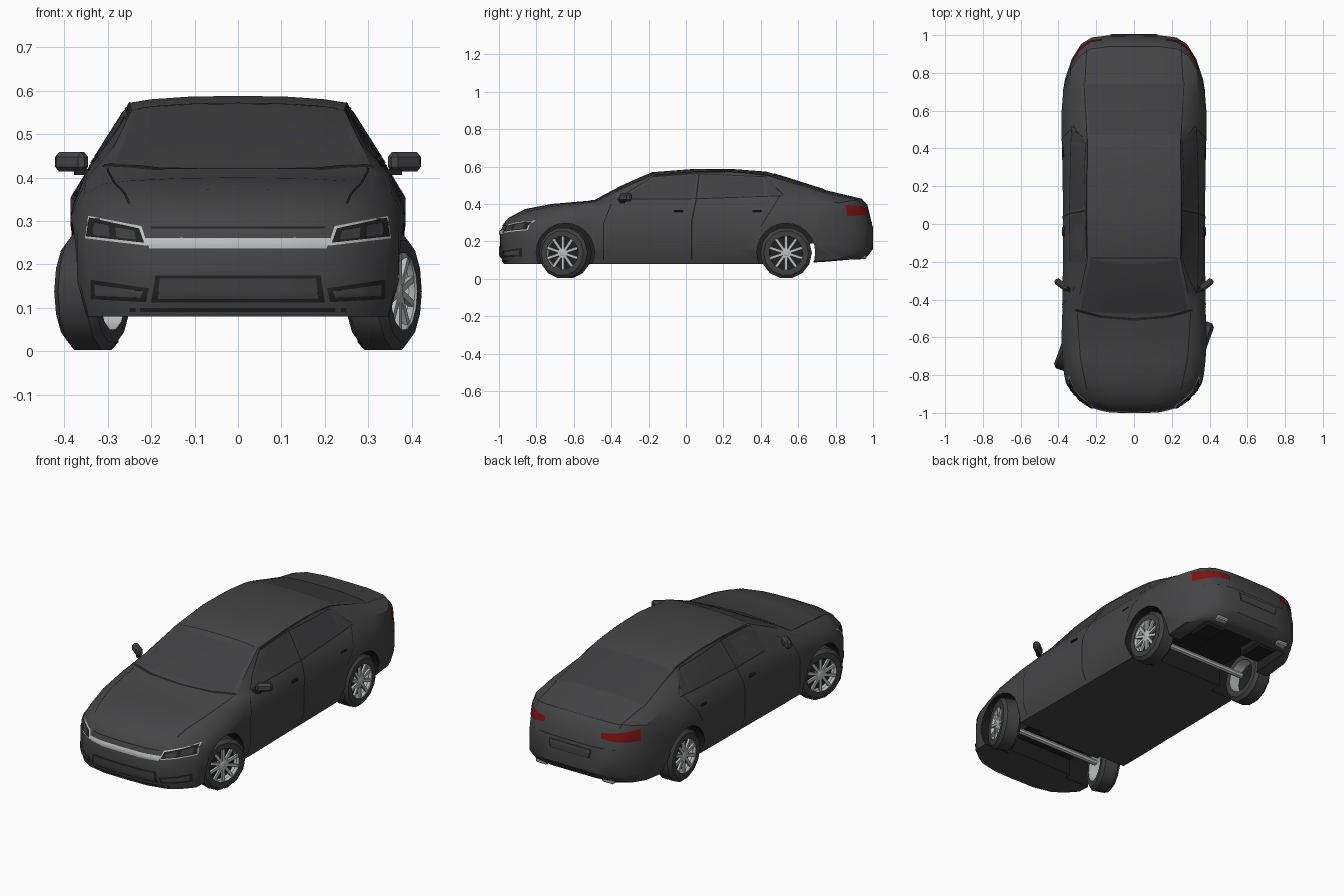
import bpy, bmesh, math
from mathutils import Vector, Matrix
from mathutils.bvhtree import BVHTree

cube = bpy.data.objects.get("Cube")
if cube:
    bpy.data.objects.remove(cube, do_unlink=True)


def material(name, r, g, b):
    m = bpy.data.materials.new(name)
    m.use_nodes = True
    m.diffuse_color = (r, g, b, 1)
    m.node_tree.nodes["Principled BSDF"].inputs["Base Color"].default_value = (r, g, b, 1)
    return m


paint = material("charcoal paint", .06, .06, .063)
glass = material("tinted glass", .05, .05, .053)
trim = material("black trim", .015, .015, .016)
rubber = material("tyre rubber", .05, .05, .052)
silver = material("silver metal", .5, .52, .52)
red = material("red lamp", .2, .006, .008)
made = []


def finish(name, bm, *mats):
    mesh = bpy.data.meshes.new(name)
    bm.to_mesh(mesh)
    bm.free()
    for m in mats:
        mesh.materials.append(m)
    ob = bpy.data.objects.new(name, mesh)
    bpy.context.collection.objects.link(ob)
    made.append(ob)
    return ob


def box(name, mat, loc, size, turn=0, bevel=0):
    bm = bmesh.new()
    bmesh.ops.create_cube(bm, size=1)
    bmesh.ops.scale(bm, vec=size, verts=bm.verts)
    if bevel:
        bmesh.ops.bevel(bm, geom=bm.edges[:], offset=bevel, segments=1, affect='EDGES')
    ob = finish(name, bm, mat)
    ob.location, ob.rotation_euler.z = loc, turn
    return ob


def tube(name, mat, loc, radius, length, axis, sides=16):
    bm = bmesh.new()
    bmesh.ops.create_cone(bm, cap_ends=True, segments=sides, radius1=radius, radius2=radius, depth=length)
    bmesh.ops.rotate(bm, verts=bm.verts, matrix=Matrix.Rotation(math.pi / 2, 3, axis))
    ob = finish(name, bm, mat)
    ob.location = loc
    return ob


# Body shell: y, crown z, roof half width, roof edge z, belt half width, belt z, side half width, floor z
STATIONS = [
    (-.995, .25, .29, .245, .34, .235, .36, .13),
    (-.975, .295, .29, .285, .345, .27, .365, .08),
    (-.95, .325, .3, .315, .345, .295, .37, .08),
    (-.86, .373, .3, .355, .35, .325, .378, .08),
    (-.72, .4, .31, .385, .355, .36, .385, .08),
    (-.49, .42, .315, .41, .35, .395, .38, .08),
    (-.34, .5, .28, .482, .35, .41, .378, .08),
    (-.18, .57, .245, .555, .347, .415, .376, .08),
    (.05, .588, .25, .572, .345, .42, .376, .08),
    (.26, .586, .25, .57, .343, .425, .378, .08),
    (.43, .573, .245, .555, .34, .43, .382, .08),
    (.53, .543, .25, .526, .338, .432, .385, .08),
    (.75, .473, .27, .458, .335, .43, .385, .09),
    (.94, .428, .29, .418, .335, .405, .375, .105),
    (.97, .395, .29, .385, .335, .375, .375, .12),
    (1, .27, .28, .265, .33, .26, .365, .16),
]


def bend(x, y):
    # Rounds nose and tail in plan
    f = abs(x) / .385
    if y < -.5:
        return y + .2 * f ** 4 * (-.5 - y) * 2
    if y > .45:
        return y - .32 * f ** 6 * (y - .45) / .55
    return y


def half_section(y, zc, wt, zt, wb, zb, wm, z0):
    d = zc - zt
    zm = min(zb - .005, .6 * zb + .095)
    top = [(0, zc), (.45 * wt, zc - .12 * d), (.8 * wt, zc - .5 * d), (wt, zt), (wb, zb), (wm, zm)]
    low = [(wm, min(z0 + .08, zm - .01))] + [(x, z0) for x, z in reversed(top[:-1])]
    return top + low


bm = bmesh.new()
rings = []
for s in STATIONS:
    half = half_section(*s)
    pts = half + [(-x, z) for x, z in reversed(half[1:-1])]
    rings.append([bm.verts.new((x, bend(x, s[0]), z)) for x, z in pts])
n = len(rings[0])
h = n // 2
for a, b in zip(rings, rings[1:]):
    for i in range(n):
        bm.faces.new((a[i], a[(i + 1) % n], b[(i + 1) % n], b[i]))
for r in (rings[0], rings[-1]):
    for i in range(h // 2):
        ids = (i, i + 1, h - i - 1, h - i)
        bm.faces.new([r[k] for k in ids])
        bm.faces.new([r[(n - k) % n] for k in reversed(ids)])
bmesh.ops.recalc_face_normals(bm, faces=bm.faces)
surface = BVHTree.FromBMesh(bm)
body = finish("body_shell", bm, paint, trim)

# Wheel wells and underside recesses
FRONT, REAR, HUB = -.645, .535, .138
cutters = [box("front_recess", paint, (0, -.64, .03), (.5, .22, .28)),
           box("rear_recess", paint, (0, .68, .05), (.52, .44, .28))]
for y in (FRONT, REAR):
    for s in (1, -1):
        cutters.append(tube("arch_cutter", paint, (s * .36, y, HUB + .003), .156, .33, 'Y', 24))
bpy.context.view_layer.objects.active = body
for c in cutters:
    c.data.materials.append(trim)
    for p in c.data.polygons:
        p.material_index = 1
    c.hide_render = True
    mod = body.modifiers.new("cut", 'BOOLEAN')
    mod.operation, mod.solver, mod.object = 'DIFFERENCE', 'EXACT', c
    bpy.ops.object.modifier_apply(modifier=mod.name)
    made.remove(c)
    bpy.data.objects.remove(c, do_unlink=True)

# Thin plates projected on the shell
CAST = {
    "front": lambda a, b: ((a, -2, b), (0, 1, 0)),
    "back": lambda a, b: ((a, 2, b), (0, -1, 0)),
    "side": lambda a, b: ((2, a, b), (-1, 0, 0)),
    "top": lambda a, b: ((a, b, 2), (0, 0, -1)),
}


def plate(name, mat, view, quad, pair=False, nu=8, nv=4, lift=.003):
    q = [Vector(p) for p in quad]
    for s in ((1, -1) if pair else (1,)):
        bm = bmesh.new()
        grid = {}
        for i in range(nu + 1):
            for j in range(nv + 1):
                p = q[0].lerp(q[1], i / nu).lerp(q[3].lerp(q[2], i / nu), j / nv)
                o, d = map(Vector, CAST[view](*p))
                hit, normal = surface.ray_cast(o, d)[:2]
                if hit:
                    v = hit - d * lift
                    grid[i, j] = bm.verts.new((s * v.x, v.y, v.z))
        d = Vector((d.x * s, d.y, d.z))
        for i in range(nu):
            for j in range(nv):
                ids = [(i, j), (i + 1, j), (i + 1, j + 1), (i, j + 1)]
                if all(k in grid for k in ids):
                    f = bm.faces.new([grid[k] for k in ids])
                    f.normal_update()
                    if f.normal.dot(d) > 0:
                        f.normal_flip()
        side = ("left_" if s > 0 else "right_") if pair else ""
        finish(side + name, bm, mat)


def seam(name, view, points, pair=False, width=.005):
    for a, b in zip(points, points[1:]):
        a, b = Vector(a), Vector(b)
        w = (b - a).orthogonal().normalized() * width / 2
        plate(name, trim, view, (a - w, b - w, b + w, a + w), pair, 10, 1, .002)


# Glass
plate("windscreen", glass, "front", ((-.285, .43), (.285, .43), (.23, .557), (-.23, .557)), nu=12)
plate("rear_window", glass, "top", ((-.235, .47), (.235, .47), (.255, .74), (-.255, .74)), nu=12, nv=8)
plate("front_window", glass, "side", ((-.35, .43), (.04, .433), (.06, .555), (-.16, .54)), True)
plate("rear_side_window", glass, "side", ((.075, .433), (.42, .445), (.41, .54), (.09, .555)), True)
plate("quarter_window", glass, "side", ((.435, .445), (.5, .45), (.46, .525), (.425, .54)), True)

# Panel gaps
seam("window_frame", "side", ((-.37, .425), (-.18, .546), (.06, .562), (.42, .546), (.52, .45)), True)
seam("belt_line", "side", ((-.37, .425), (.05, .428), (.52, .444)), True)
seam("door_pillar", "side", ((.07, .56), (.055, .43), (.03, .3), (.03, .1)), True, .008)
seam("front_door_edge", "side", ((-.4, .4), (-.44, .3), (-.44, .1)), True)
seam("rear_door_edge", "side", ((.5, .44), (.45, .36), (.4, .28)), True)
seam("cowl", "top", ((-.31, -.455), (-.18, -.49), (0, -.505), (.18, -.49), (.31, -.455)), width=.014)
seam("roof_front_edge", "top", ((-.23, -.18), (.23, -.18)))
seam("roof_rail", "top", ((.25, -.17), (.253, .05), (.248, .45), (.265, .75)), True)
seam("bonnet_edge", "top", ((.3, -.47), (.285, -.7), (.25, -.88)), True)
seam("bonnet_front_edge", "front", ((-.2, .285), (.2, .285)))
seam("boot_edge", "top", ((.26, .75), (.25, .93)), True)
seam("rear_bumper_edge", "back", ((-.3, .3), (.3, .3)))

# Nose: grille, lamps and intakes
plate("grille_bar", silver, "front", ((-.205, .236), (.205, .236), (.215, .262), (-.215, .262)), nu=12, lift=.005)
plate("headlamp_rim", silver, "front", ((.208, .243), (.352, .26), (.345, .312), (.222, .288)), True)
plate("headlamp", trim, "front", ((.216, .25), (.35, .265), (.343, .308), (.228, .283)), True, lift=.006)
plate("headlamp_lens", glass, "front", ((.235, .258), (.28, .262), (.282, .285), (.24, .278)), True, lift=.009)
plate("outer_lens", glass, "front", ((.295, .264), (.335, .268), (.333, .298), (.298, .29)), True, lift=.009)
plate("intake_frame", trim, "front", ((-.2, .112), (.2, .112), (.19, .175), (-.19, .175)), nu=12)
plate("lower_intake", glass, "front", ((-.185, .12), (.185, .12), (.18, .167), (-.18, .167)), nu=12, lift=.006)
plate("fog_lamp_duct", trim, "front", ((.212, .113), (.34, .12), (.34, .165), (.205, .145)), True)
plate("fog_lamp_cover", paint, "front", ((.225, .123), (.33, .128), (.33, .153), (.218, .138)), True, lift=.006)
plate("chin_strip", trim, "front", ((-.25, .09), (.25, .09), (.25, .1), (-.25, .1)), nu=12)

# Tail: lamps, number plate recess and exhaust tips
plate("tail_lamp", red, "back", ((.17, .35), (.33, .335), (.325, .395), (.17, .378)), True, lift=.005)
plate("plate_recess", trim, "back", ((-.12, .235), (.12, .235), (.13, .285), (-.13, .285)))
plate("plate_panel", paint, "back", ((-.11, .24), (.11, .24), (.12, .28), (-.12, .28)), lift=.006)
for s, side in ((1, "left"), (-1, "right")):
    box(side + "_exhaust_tip", silver, (s * .2, .94, .118), (.07, .05, .022), 0, .006)
    box(side + "_silencer", trim, (s * .17, .8, .14), (.13, .16, .06), 0, .015)
    # Mirrors and handles
    box(side + "_mirror", paint, (s * .383, -.322, .436), (.085, .035, .045), s * .65, .011)
    box(side + "_mirror_arm", trim, (s * .35, -.345, .413), (.05, .02, .014), s * .4)
    for k, y in (("front", -.04), ("rear", .38)):
        box(f"{side}_{k}_handle", trim, (s * .372, y, .362), (.016, .05, .012), 0, .004)
for k, y in (("front", FRONT), ("rear", REAR)):
    tube(k + "_axle", silver, (0, y, HUB), .016, .56, 'Y', 8)


# Wheels
def lathe(bm, profile, sides, index):
    rows = [[bm.verts.new((x, r * math.cos(t), r * math.sin(t)))
             for t in (math.tau * i / sides for i in range(sides))] for x, r in profile]
    for a, b in zip(rows, rows[1:]):
        for i in range(sides):
            j = (i + 1) % sides
            bm.faces.new((a[i], b[i], b[j], a[j])).material_index = index
    return rows


def wheel(name, x, y, turn):
    bm = bmesh.new()
    lathe(bm, [(-.05, .09), (-.05, .12), (-.034, .138), (.034, .138), (.05, .12), (.05, .09)], 14, 0)
    lathe(bm, [(.05, .09), (.042, .096), (.03, .088), (-.05, .09)], 14, 1)
    back = lathe(bm, [(.01, .088), (.012, .02)], 14, 2)
    bm.faces.new(back[-1]).material_index = 2
    hub = lathe(bm, [(.012, .022), (.04, .022), (.044, .012)], 10, 1)
    bm.faces.new(hub[-1]).material_index = 1
    # Spokes
    for k in range(10):
        turn_k = Matrix.Rotation(math.tau * k / 10, 4, 'X')
        m = turn_k @ Matrix.Translation((.036, 0, .054)) @ Matrix.Diagonal((.012, .015, .074, 1))
        new = bmesh.ops.create_cube(bm, size=1, matrix=m)["verts"]
        for f in {f for v in new for f in v.link_faces}:
            f.material_index = 1
    ob = finish(name, bm, rubber, silver, trim)
    ob.location = (x, y, HUB)
    ob.rotation_euler.z = turn + (math.pi if x < 0 else 0)


STEER = math.radians(-20)
for s, side in ((1, "left"), (-1, "right")):
    wheel(side + "_front_wheel", s * .335, FRONT, STEER)
    wheel(side + "_rear_wheel", s * .325, REAR, 0)

bpy.ops.object.select_all(action='DESELECT')
for ob in made:
    ob.select_set(True)
bpy.ops.object.shade_smooth_by_angle(angle=math.radians(32))
